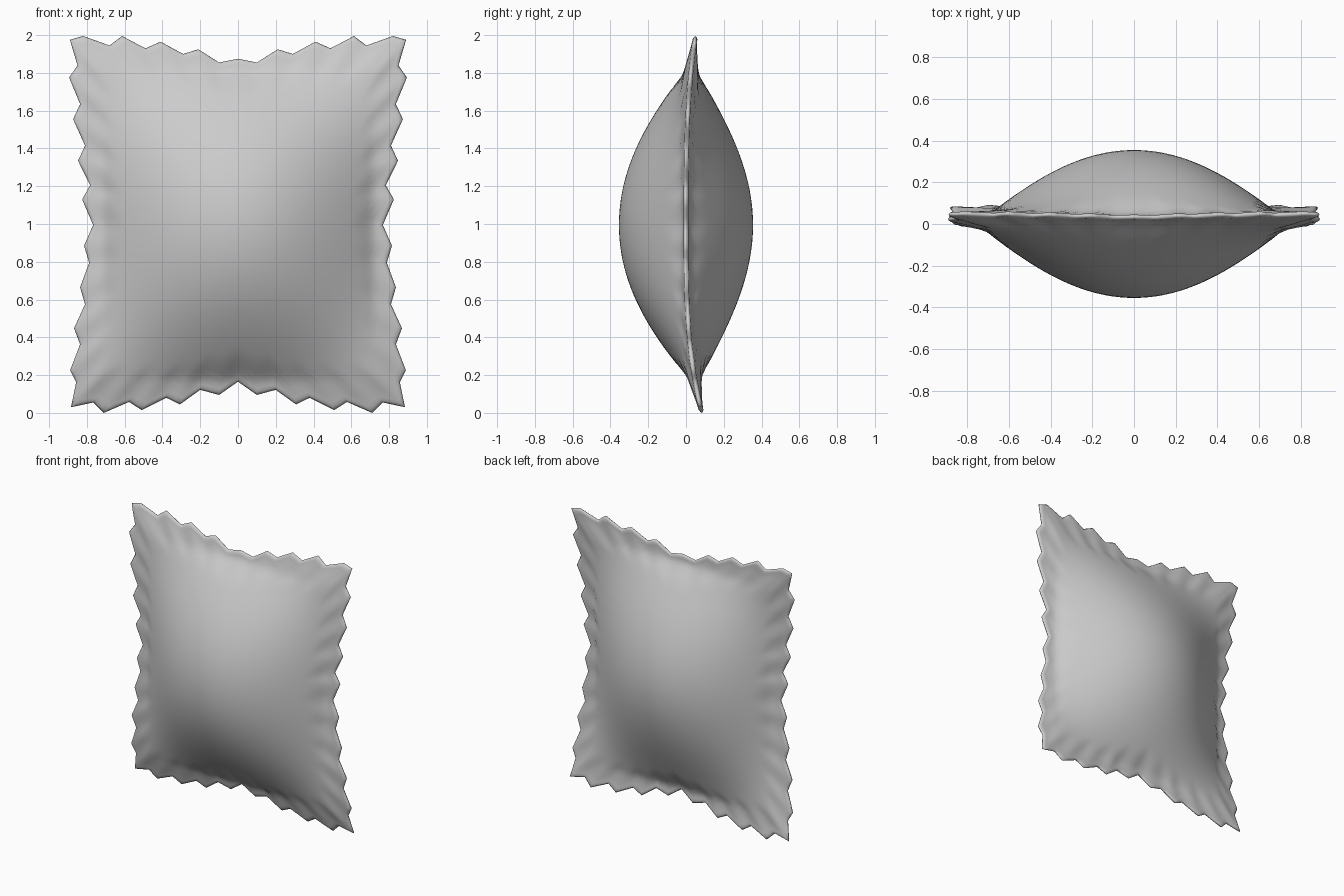
import bpy, bmesh

if "Cube" in bpy.data.objects:
    bpy.data.objects.remove(bpy.data.objects["Cube"])

# Right half of the zigzag outline (x, z), from top middle to bottom middle
HALF = [(0, 1.88), (.10, 1.86), (.21, 1.93), (.29, 1.905), (.41, 1.97), (.49, 1.935),
        (.614, 2.0), (.68, 1.95), (.82, 2.0), (.89, 1.98),
        (.85, 1.845), (.894, 1.78), (.836, 1.64), (.873, 1.56), (.81, 1.42), (.847, 1.34),
        (.783, 1.21), (.825, 1.135), (.767, 1.0), (.815, .89), (.788, .80), (.836, .67),
        (.81, .58), (.868, .453), (.836, .368), (.889, .23), (.857, .167), (.884, .035),
        (.767, .06), (.71, .005), (.577, .063), (.51, .02), (.38, .085), (.307, .05),
        (.20, .127), (.10, .10), (0, .17)]
outline = HALF + [(-x, z) for x, z in HALF[-2:0:-1]]

# Subdivide each straight zigzag edge
SUB = 3
loop = []
for i, (x0, z0) in enumerate(outline):
    x1, z1 = outline[(i + 1) % len(outline)]
    loop += [(x0 + (x1 - x0) * k / SUB, z0 + (z1 - z0) * k / SUB) for k in range(SUB)]


def seam(z):
    """Depth of the middle sheet, curling back at top and bottom."""
    return abs(z - 1) ** 3 * (.05 if z > 1 else .085)


def swell(t):
    return max(0, 1 - t * t) ** 1.15


def half_thickness(x, z, s):
    """Thin rounded rim, flat flange and stuffed middle."""
    if s >= 1:
        return 0
    d = min(1, (1 - s) / .22)
    flange = .012 + .026 * d * d * (3 - 2 * d)
    return flange + .317 * swell(x / .72) * swell((z - 1) / .82)


bm = bmesh.new()
rim = [bm.verts.new((x, seam(z), z)) for x, z in loop]
scales = [.994, .984, .965, .94] + [.91 - .035 * i for i in range(26)]

# Front and back skins as shrinking rings joined at the rim
for side in (-1, 1):
    def point(x, z, s):
        px, pz = x * s, 1 + (z - 1) * s
        h = half_thickness(px, pz, s) * (.6 if s == .994 else 1)
        return bm.verts.new((px, seam(pz) + side * h, pz))

    outer = rim
    n = len(rim)
    for s in scales:
        inner = [point(x, z, s) for x, z in loop]
        for i in range(n):
            j = (i + 1) % n
            bm.faces.new((outer[i], outer[j], inner[j], inner[i]))
        outer = inner
    mid = point(0, 1, 0)
    for i in range(n):
        bm.faces.new((outer[i], outer[(i + 1) % n], mid))

bmesh.ops.recalc_face_normals(bm, faces=bm.faces)
mesh = bpy.data.meshes.new("pillow")
bm.to_mesh(mesh)
bm.free()
pillow = bpy.data.objects.new("pillow", mesh)
bpy.context.collection.objects.link(pillow)
for p in mesh.polygons:
    p.use_smooth = True
# Rest the lowest tooth on the ground
pillow.location.z = -min(v.co.z for v in mesh.vertices)
